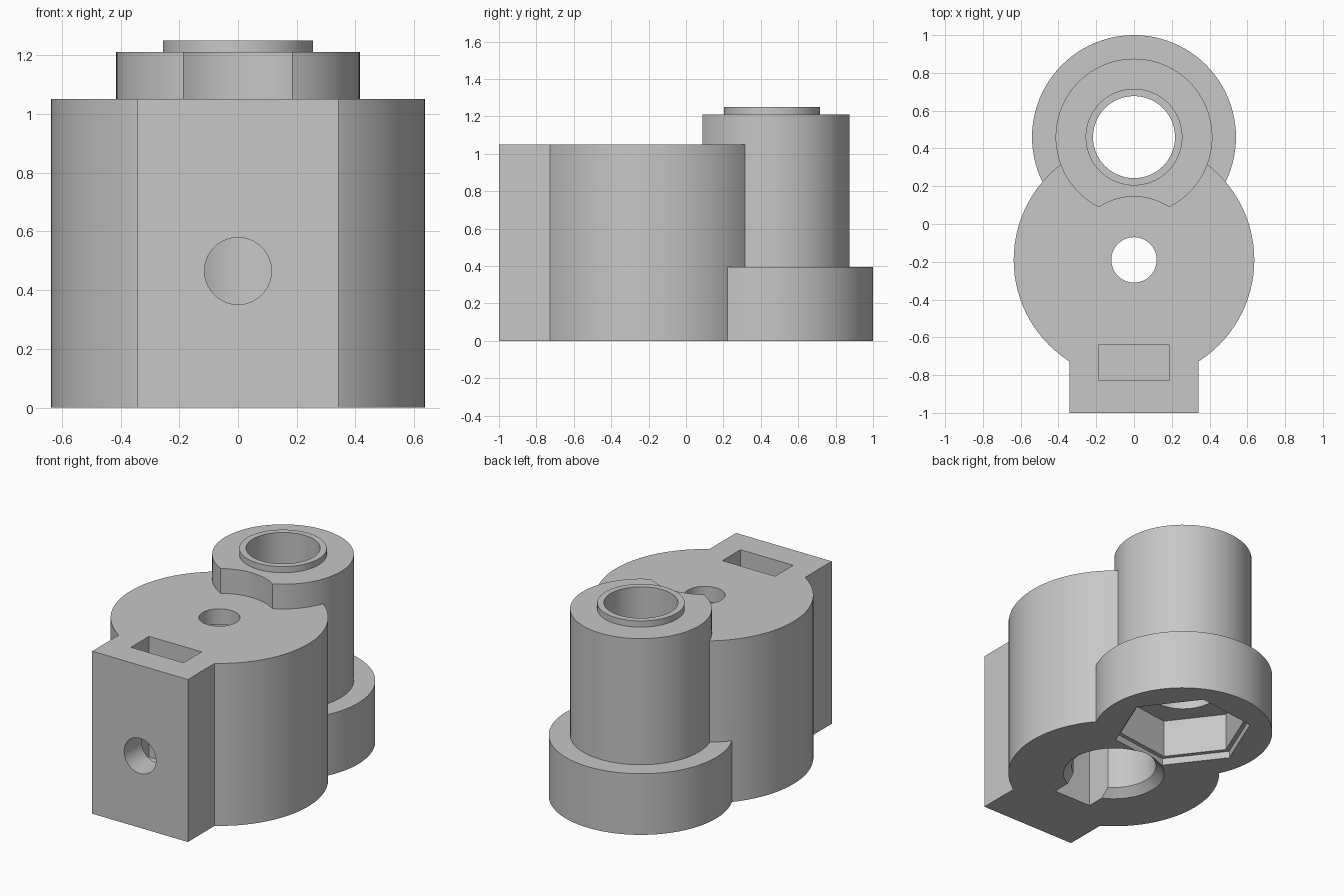
import bpy
from math import radians

cube = bpy.data.objects.get("Cube")
if cube:
    bpy.data.objects.remove(cube, do_unlink=True)

BODY_Y, POST_Y = -0.19, 0.46      # axes of the two cylinders
BODY_TOP = 1.05

grey = bpy.data.materials.new("plain grey")
grey.use_nodes = True
COLOUR = (0.57, 0.57, 0.57, 1)
grey.diffuse_color = COLOUR
grey.node_tree.nodes["Principled BSDF"].inputs["Base Color"].default_value = COLOUR


def finish(name):
    ob = bpy.context.object
    ob.name = name
    bpy.ops.object.transform_apply(location=True, rotation=True, scale=True)
    ob.data.materials.append(grey)
    return ob


def prism(name, y, r, z0, z1, sides=96, top=None, turn=0):
    """Upright cylinder, cone or prism on the centre line."""
    bpy.ops.mesh.primitive_cone_add(
        vertices=sides, radius1=r, radius2=r if top is None else top, depth=z1 - z0,
        location=(0, y, (z0 + z1) / 2), rotation=(0, 0, radians(turn)))
    return finish(name)


def box(name, half_x, y0, y1, z0, z1):
    bpy.ops.mesh.primitive_cube_add(size=1, location=(0, (y0 + y1) / 2, (z0 + z1) / 2))
    bpy.context.object.scale = (2 * half_x, y1 - y0, z1 - z0)
    return finish(name)


def combine(target, other, operation):
    """Apply a boolean and remove the helper."""
    mod = target.modifiers.new(operation, 'BOOLEAN')
    mod.operation, mod.solver, mod.object = operation, 'EXACT', other
    bpy.ops.object.select_all(action='DESELECT')
    target.select_set(True)
    bpy.context.view_layer.objects.active = target
    bpy.ops.object.modifier_apply(modifier=mod.name)
    bpy.data.objects.remove(other, do_unlink=True)


# Post, scooped on its front above the body
post = prism("post", POST_Y, 0.415, 0.2, 1.21)
combine(post, prism("scoop", BODY_Y, 0.335, BODY_TOP, 1.4), 'DIFFERENCE')

# Solid outer shape
housing = prism("housing", BODY_Y, 0.637, 0, BODY_TOP)
for part in (box("clamp_block", 0.342, -1, -0.4, 0, BODY_TOP),
             prism("flange", POST_Y, 0.54, 0, 0.395),
             post,
             prism("lip", POST_Y, 0.256, 1.1, 1.25)):
    combine(housing, part, 'UNION')

# Front screw hole, running back into the shaft bore
bpy.ops.mesh.primitive_cylinder_add(vertices=64, radius=0.114, depth=0.8,
                                    location=(0, -0.7, 0.465),
                                    rotation=(radians(90), 0, 0))
screw_hole = finish("screw_hole")

# Holes and pockets
for cutter in (prism("shaft_bore", BODY_Y, 0.255, -0.1, 0.95),
               prism("bore_chamfer", BODY_Y, 0.325, -0.02, 0.05, top=0.255),
               box("keyway", 0.135, -0.58, BODY_Y, -0.1, 0.95),
               prism("top_hole", BODY_Y, 0.12, 0.8, 1.2),
               screw_hole,
               box("nut_slot", 0.188, -0.825, -0.64, 0.27, 1.2),
               prism("hex_pocket", POST_Y, 0.385, -0.1, 0.29, sides=6, turn=37.5),
               prism("hex_mouth", POST_Y, 0.415, -0.1, 0.045, sides=6, turn=37.5),
               prism("post_bore", POST_Y, 0.217, 0.1, 1.4)):
    combine(housing, cutter, 'DIFFERENCE')

bpy.ops.object.shade_smooth_by_angle(angle=radians(25))
